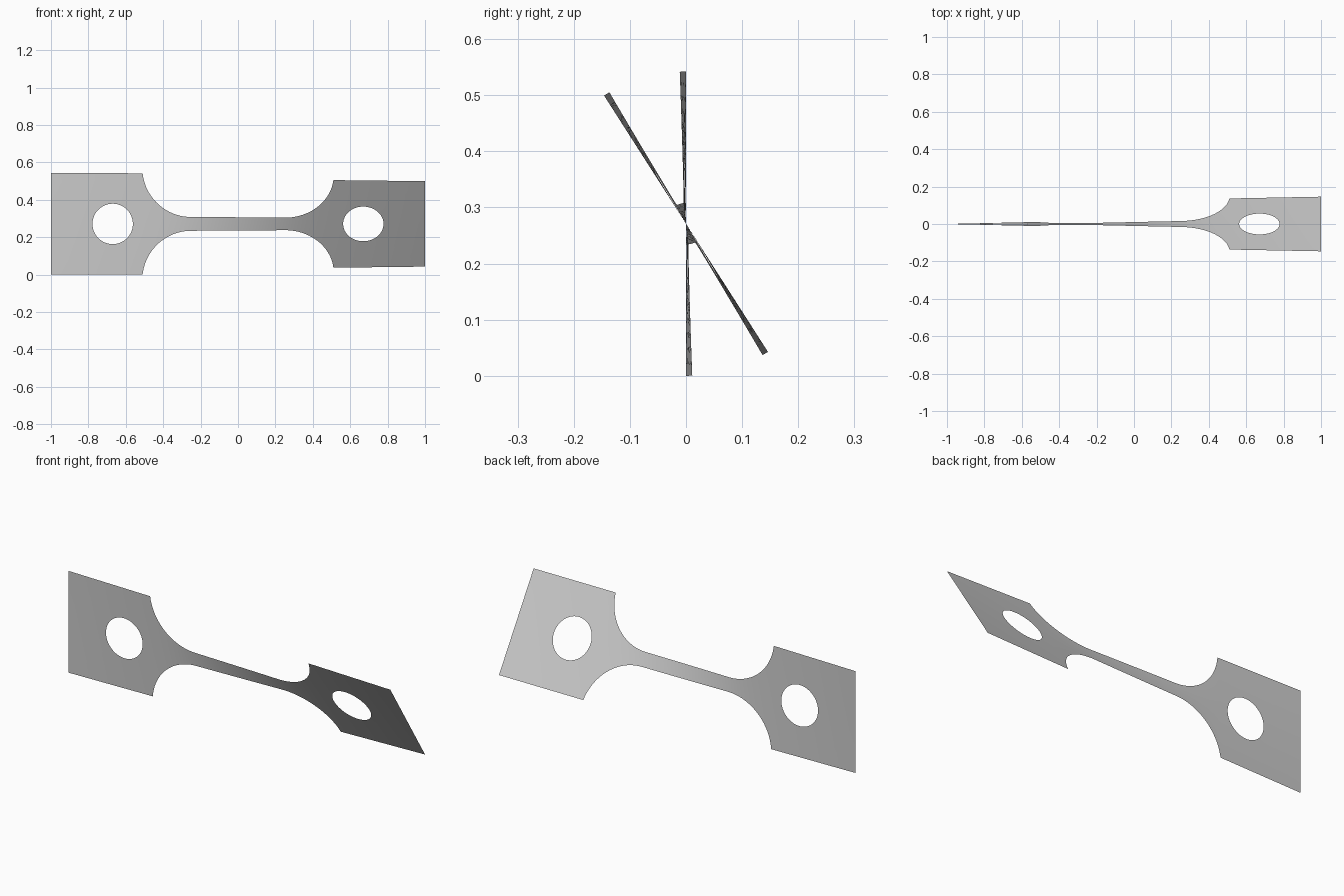
import bpy, bmesh, math
from mathutils import Vector, Matrix

cube = bpy.data.objects.get("Cube")
if cube:
    bpy.data.objects.remove(cube, do_unlink=True)

HALF_TAB, HALF_NECK = 0.271, 0.037       # half widths
TAB_X, NECK_X = 0.51, 0.25               # where tab and straight neck end
HOLE_X, HOLE_R = 0.67, 0.108
ROWS, RINGS = 24, 6
TWIST = math.radians(32.6)
rise, run = HALF_TAB - HALF_NECK, TAB_X - NECK_X
FILLET = (run * run + rise * rise) / (2 * rise)


def half_width(x):
    x = abs(x)
    if x >= TAB_X:
        return HALF_TAB
    if x <= NECK_X:
        return HALF_NECK
    return HALF_NECK + FILLET - math.sqrt(FILLET ** 2 - (x - NECK_X) ** 2)


# Twist gathers fastest where the strip is narrow
STEPS = 1000
total = [0.0]
for i in range(STEPS):
    total.append(total[-1] + 1 / half_width(-1 + 2 * (i + 0.5) / STEPS))


def twist_at(x):
    f = min(max((x + 1) / 2 * STEPS, 0), STEPS)
    i = min(int(f), STEPS - 1)
    return TWIST * (total[i] + (total[i + 1] - total[i]) * (f - i)) / total[-1]


def grid(bm, lines):
    rows = [[bm.verts.new(p) for p in line] for line in lines]
    for a, b in zip(rows, rows[1:]):
        for i in range(len(a) - 1):
            bm.faces.new((a[i], a[i + 1], b[i + 1], b[i]))


bm = bmesh.new()

# Neck with its curved shoulders
sweep = math.asin(run / FILLET)
right = [NECK_X + FILLET * math.sin(sweep * i / 20) for i in range(21)]
right[-1] = TAB_X
xs = [-x for x in reversed(right)]
xs += [NECK_X * (i / 10 - 1) for i in range(1, 20)] + right
grid(bm, [[Vector((x, 0, half_width(x) * (2 * j / ROWS - 1)))
           for j in range(ROWS + 1)] for x in xs])

# Tabs, each a fan of rings from the round hole to the square rim
for side in (-1, 1):
    corners = [Vector((side * x, 0, z * HALF_TAB)) for x, z in
               ((TAB_X, -1), (TAB_X, 1), (1, 1), (1, -1))]
    rim = [corners[k].lerp(corners[(k + 1) % 4], j / ROWS)
           for k in range(4) for j in range(ROWS)]
    rim.append(rim[0].copy())
    centre = Vector((side * HOLE_X, 0, 0))
    hole = [centre + (p - centre).normalized() * HOLE_R for p in rim]
    grid(bm, [[h.lerp(p, r / RINGS) for h, p in zip(hole, rim)]
              for r in range(RINGS + 1)])

bmesh.ops.remove_doubles(bm, verts=bm.verts, dist=0.0001)

# Twist the flat strip about its long axis and stand it on the ground
for v in bm.verts:
    v.co = Matrix.Rotation(twist_at(v.co.x), 3, 'X') @ v.co
    v.co.z += HALF_TAB
bmesh.ops.recalc_face_normals(bm, faces=bm.faces)
bm.faces.ensure_lookup_table()
if bm.faces[0].normal.y > 0:
    bmesh.ops.reverse_faces(bm, faces=bm.faces)

mesh = bpy.data.meshes.new("twisted_strip")
bm.to_mesh(mesh)
bm.free()
strip = bpy.data.objects.new("twisted_strip", mesh)
bpy.context.collection.objects.link(strip)

grey = bpy.data.materials.new("plain_grey")
grey.use_nodes = True
grey.diffuse_color = (0.6, 0.6, 0.6, 1)
grey.node_tree.nodes["Principled BSDF"].inputs["Base Color"].default_value = (0.6, 0.6, 0.6, 1)
mesh.materials.append(grey)

bpy.context.view_layer.objects.active = strip
strip.select_set(True)
bpy.ops.object.shade_smooth_by_angle()
